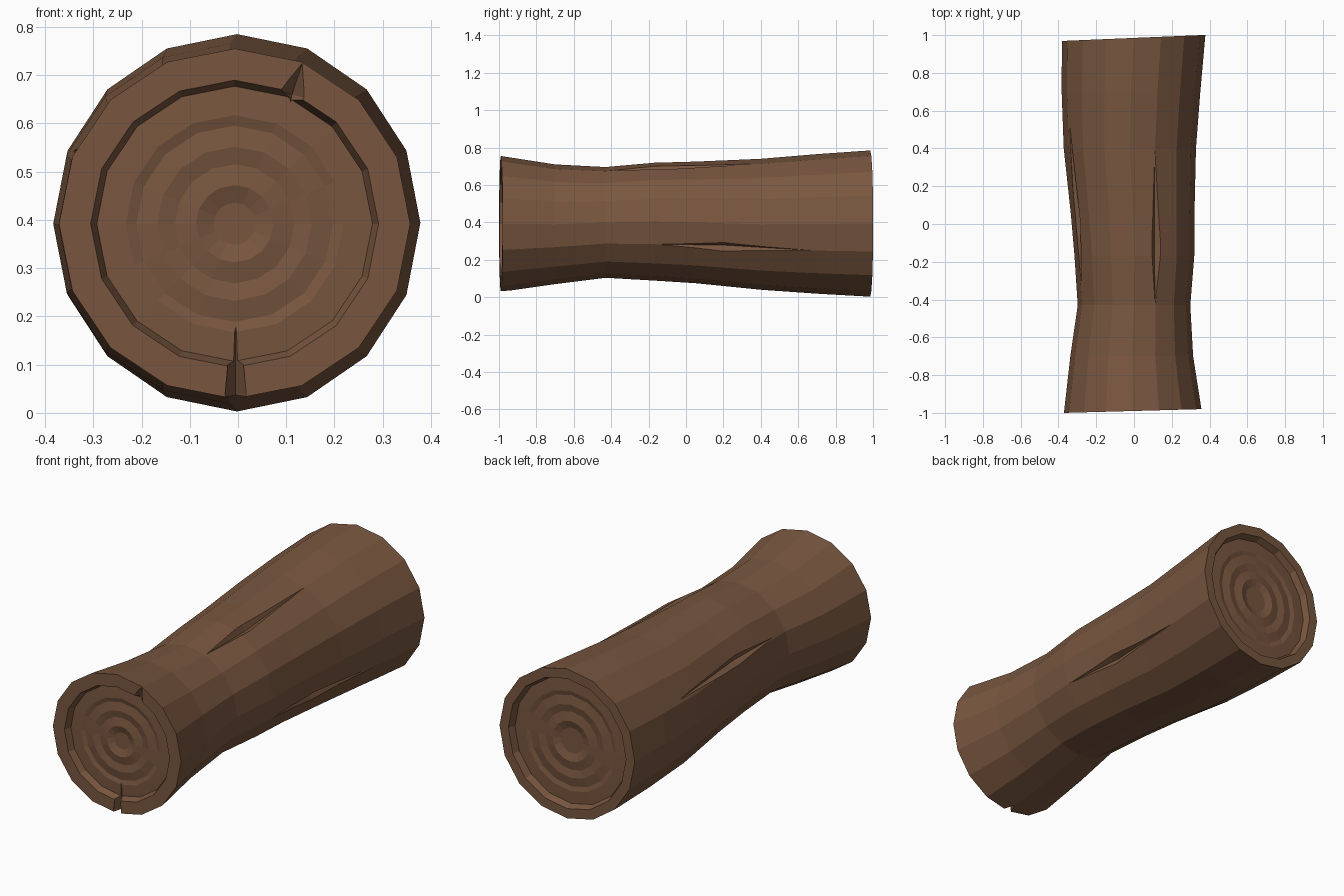
import bpy, bmesh, math
from mathutils import Vector

cube = bpy.data.objects.get("Cube")
if cube:
    bpy.data.objects.remove(cube, do_unlink=True)

SIDES = 16

# Bark profile: y, centre x, centre z, half width, half height
PROFILE = [
    (-0.99, -0.007, 0.392, 0.364, 0.363),
    (-0.7, -0.012, 0.39, 0.325, 0.32),
    (-0.43, 0.0, 0.4, 0.298, 0.296),
    (-0.17, 0.002, 0.404, 0.317, 0.315),
    (0.05, -0.007, 0.4, 0.327, 0.325),
    (0.4, -0.022, 0.39, 0.35, 0.35),
    (0.7, -0.016, 0.392, 0.367, 0.373),
    (0.985, -0.002, 0.394, 0.38, 0.391),
]
# Growth rings on the sunken end grain: radius ratio, depth
GRAIN = [(0.0, 0.035), (-0.035, 0.035), (-0.2, 0.032), (-0.26, 0.038), (-0.38, 0.031),
         (-0.48, 0.038), (-0.6, 0.03), (-0.7, 0.042)]

wood = bpy.data.materials.new("brown wood")
wood.use_nodes = True
COLOUR = (0.19, 0.094, 0.05, 1)
wood.diffuse_color = COLOUR
shader = wood.node_tree.nodes["Principled BSDF"]
shader.inputs["Base Color"].default_value = COLOUR
shader.inputs["Roughness"].default_value = 0.9


def make_object(name, bm):
    bmesh.ops.recalc_face_normals(bm, faces=bm.faces)
    mesh = bpy.data.meshes.new(name)
    bm.to_mesh(mesh)
    bm.free()
    mesh.materials.append(wood)
    obj = bpy.data.objects.new(name, mesh)
    bpy.context.collection.objects.link(obj)
    return obj


def section(y):
    """Interpolated bark section at y."""
    for p, q in zip(PROFILE, PROFILE[1:]):
        if y <= q[0]:
            t = (y - p[0]) / (q[0] - p[0])
            return [a + (b - a) * t for a, b in zip(p, q)]
    return PROFILE[-1]


def surface(angle, y):
    _, cx, cz, rx, rz = section(y)
    a = math.radians(angle)
    return Vector((cx + rx * math.cos(a), y, cz + rz * math.sin(a)))


def add_ring(bm, sec, scale=1, depth=0, slant=0):
    y, cx, cz, rx, rz = sec
    ring = []
    for i in range(SIDES):
        a = math.tau * i / SIDES
        c, s = math.cos(a) * scale, math.sin(a) * scale
        ring.append(bm.verts.new((cx + rx * c, y + depth + slant * c, cz + rz * s)))
    return ring


def bridge(bm, a, b):
    for i in range(SIDES):
        j = (i + 1) % SIDES
        bm.faces.new((a[i], a[j], b[j], b[i]))


# Log: bark wall, flat rims and sunken ends in one closed mesh
bm = bmesh.new()
SLANT = {0: 0.01, len(PROFILE) - 1: 0.016}
rings = [add_ring(bm, s, slant=SLANT.get(i, 0)) for i, s in enumerate(PROFILE)]
for a, b in zip(rings, rings[1:]):
    bridge(bm, a, b)
for index, inward, inner in ((0, 1, 0.82), (len(PROFILE) - 1, -1, 0.87)):
    sec, slant = PROFILE[index], SLANT[index]
    last = rings[index]
    steps = [(inner, 0)] + [(inner + r, d) for r, d in GRAIN[1:]]
    for scale, depth in steps:
        ring = add_ring(bm, sec, scale, depth * inward, slant)
        bridge(bm, last, ring)
        last = ring
    bm.faces.new(last)
log = make_object("log", bm)


def cut(name, start, end, middle, normal, width, depth):
    """Cut a spindle-shaped split out of the log."""
    normal = normal.normalized()
    side = normal.cross(end - start).normalized() * width
    bm = bmesh.new()
    for p in (start, end, middle + side, middle - side,
              middle - normal * depth, middle + normal * 0.06):
        bm.verts.new(p)
    bmesh.ops.convex_hull(bm, input=bm.verts[:])
    cutter = make_object(name, bm)
    cutter.hide_render = True
    mod = log.modifiers.new(name, "BOOLEAN")
    mod.operation, mod.solver, mod.object = "DIFFERENCE", "EXACT", cutter
    bpy.ops.object.modifier_apply(modifier=name)
    bpy.data.objects.remove(cutter, do_unlink=True)


bpy.context.view_layer.objects.active = log
log.select_set(True)

# Long splits in the bark: angle, start y, middle y, end y, half width
for name, angle, y0, y1, y2, width in (
        ("top_split", 68, -0.43, -0.1, 0.42, 0.03),
        ("left_split", -22.5, -0.15, 0.2, 0.68, 0.03),
        ("right_split", 155, -0.52, 0.0, 0.57, 0.03)):
    a = math.radians(angle)
    cut(name, surface(angle, y0), surface(angle, y2), surface(angle, y1),
        Vector((math.cos(a), 0, math.sin(a))), width, 0.03)

# Notches in the front rim
FRONT = Vector((0, -1, 0))
cut("lower_notch", Vector((-0.005, -0.99, -0.2)), Vector((-0.005, -0.975, 0.32)),
    Vector((-0.005, -0.99, 0.04)), FRONT, 0.022, 0.055)
cut("upper_notch", Vector((0.135, -0.99, 0.73)), Vector((0.1, -0.985, 0.6)),
    Vector((0.112, -0.985, 0.66)), FRONT, 0.026, 0.045)

for face in log.data.polygons:
    face.use_smooth = False
